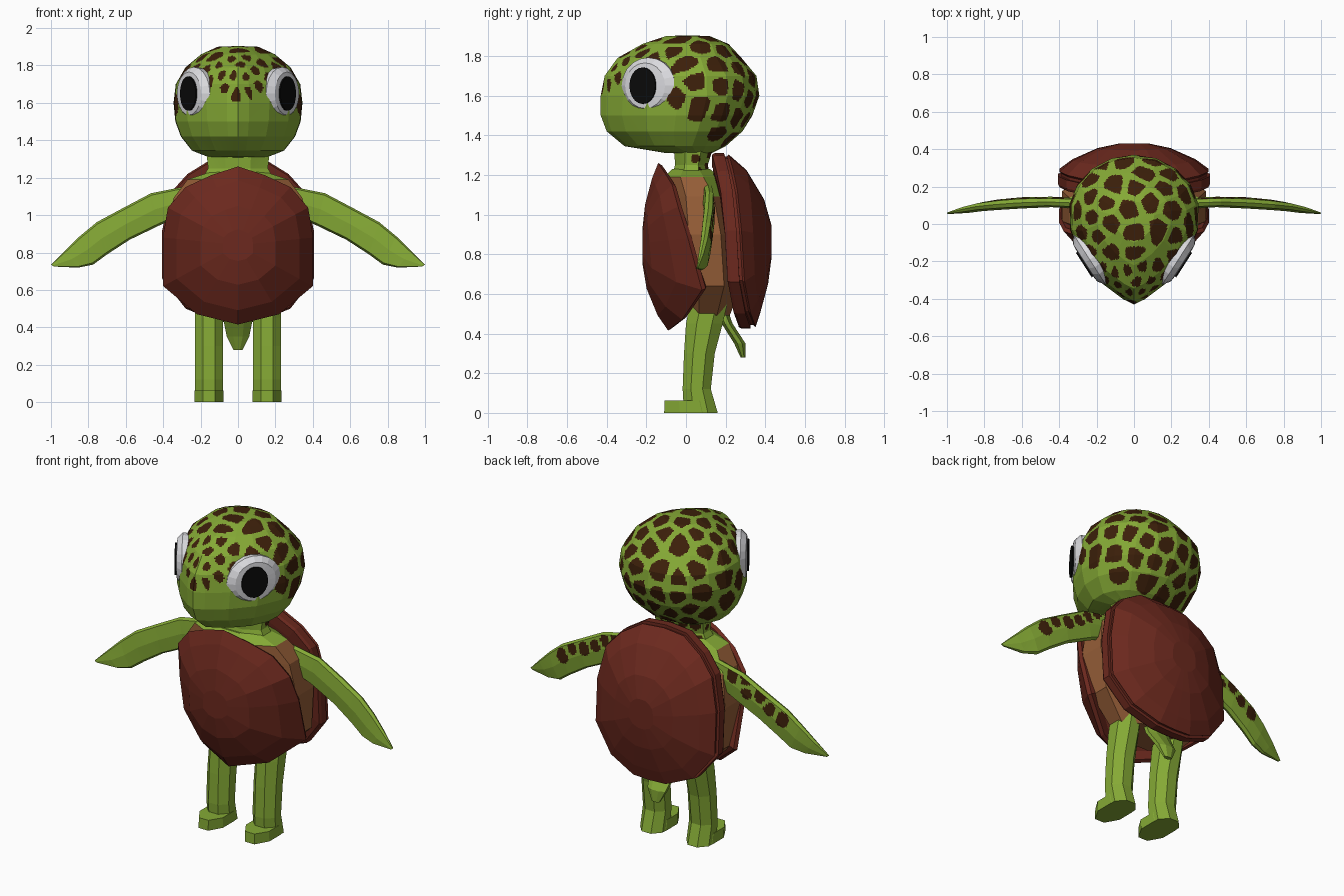
import bpy, bmesh, math, random
from mathutils import Vector, kdtree

if "Cube" in bpy.data.objects:
    bpy.data.objects.remove(bpy.data.objects["Cube"])

random.seed(4)


def material(name, rgb):
    m = bpy.data.materials.new(name)
    m.diffuse_color = (*rgb, 1)
    m.use_nodes = True
    m.node_tree.nodes["Principled BSDF"].inputs["Base Color"].default_value = m.diffuse_color
    return m


GREEN = material("leaf green", (0.235, 0.40, 0.036))
BROWN = material("dark brown spots", (0.045, 0.014, 0.003))
RED = material("shell red brown", (0.150, 0.022, 0.013))
TAN = material("side tan", (0.30, 0.11, 0.038))
WHITE = material("eye white", (0.72, 0.72, 0.75))
BLACK = material("pupil black", (0.003, 0.003, 0.003))


def loft(rings):
    """Skin a list of equal-length rings and close both ends."""
    bm = bmesh.new()
    vs = [[bm.verts.new(p) for p in r] for r in rings]
    n = len(rings[0])
    for a, b in zip(vs, vs[1:]):
        for i in range(n):
            j = (i + 1) % n
            bm.faces.new((a[i], a[j], b[j], b[i]))
    bm.faces.new(vs[0])
    bm.faces.new(vs[-1])
    bmesh.ops.recalc_face_normals(bm, faces=bm.faces)
    return bm


def finish(bm, name, *mats):
    me = bpy.data.meshes.new(name)
    bm.to_mesh(me)
    bm.free()
    for m in mats:
        me.materials.append(m)
    ob = bpy.data.objects.new(name, me)
    bpy.context.collection.objects.link(ob)
    return ob


def ring(z, w, y0, y1, x=0.0, n=8):
    """Horizontal polygon with flat sides filling the given half width and y range."""
    k = 1 / math.cos(math.pi / n)
    out = []
    for i in range(n):
        a = (i + 0.5) * 2 * math.pi / n
        out.append((x + w * k * math.cos(a), (y0 + y1) / 2 + (y1 - y0) / 2 * k * math.sin(a), z))
    return out


def add_spots(bm, allowed, cuts, spacing, rmin, rmax, gap):
    """Subdivide flat, scatter spot centres, then colour the faces around them."""
    bmesh.ops.subdivide_edges(bm, edges=bm.edges[:], cuts=cuts, use_grid_fill=True)
    bm.normal_update()
    faces = [(f, f.calc_center_median()) for f in bm.faces]
    pool = [c for f, c in faces if allowed(c, f.normal)]
    random.shuffle(pool)
    sites = []
    for c in pool:
        near_face = 0.65 if c.y < -0.22 else 1.0
        if all((c - s).length > spacing * near_face for s in sites):
            sites.append(c)
    # spots get smaller towards the face
    radii = [random.uniform(rmin, rmax) * (0.6 if s.y < -0.22 else 1.0) for s in sites]
    tree = kdtree.KDTree(len(sites))
    for i, s in enumerate(sites):
        tree.insert(s, i)
    tree.balance()
    for f, c in faces:
        near = tree.find_n(c, 2)
        if len(near) == 2 and near[0][2] < radii[near[0][1]] and near[1][2] - near[0][2] > gap \
                and (f.normal.y > 0.5 or c.z > 1.2):
            f.material_index = 1


# Head: teardrop rings, pointed to the front
HEAD = [(1.308, 0.01, 0.0, 0.02), (1.31, 0.16, -0.10, 0.13), (1.345, 0.25, -0.31, 0.20),
        (1.42, 0.31, -0.40, 0.285), (1.50, 0.34, -0.43, 0.335), (1.60, 0.35, -0.43, 0.37),
        (1.70, 0.338, -0.41, 0.355), (1.79, 0.285, -0.345, 0.28), (1.86, 0.20, -0.22, 0.215),
        (1.90, 0.11, -0.10, 0.12), (1.904, 0.005, 0.0, 0.01)]


def head_ring(z, w, front, back, n=18):
    c = back - 0.4 * (back - front)
    out = []
    for i in range(n):
        a = i * 2 * math.pi / n + math.pi / 2
        s, k = math.sin(a), math.cos(a)
        p = 1.0 if s > 0 else 1.65
        y = c + s * (back - c if s > 0 else c - front)
        out.append((math.copysign(abs(k) ** p, k) * w, y, z))
    return out


bm = loft([head_ring(*r) for r in HEAD])
add_spots(bm, lambda c, n: c.z > 1.63 - 0.85 * max(0, c.y + 0.1) + (0.6 * abs(c.x) if c.y < -0.05 else 0)
          and c.z > 1.36, 12, 0.105, 0.05, 0.088, 0.033)
finish(bm, "head", GREEN, BROWN)

# Neck
bm = loft([ring(1.16, 0.21, -0.08, 0.13), ring(1.25, 0.16, -0.055, 0.11), ring(1.33, 0.168, -0.06, 0.135)])
add_spots(bm, lambda c, n: c.y > 0.02 and 1.22 < c.z < 1.31, 8, 0.06, 0.015, 0.03, 0.02)
finish(bm, "neck", GREEN, BROWN)

# Torso between the shells, green on top
bm = loft([ring(0.49, 0.22, 0.0, 0.22), ring(0.64, 0.36, -0.02, 0.28), ring(0.90, 0.385, -0.10, 0.29),
           ring(1.09, 0.345, -0.10, 0.24), ring(1.19, 0.27, -0.11, 0.17), ring(1.23, 0.15, -0.07, 0.12)])
for f in bm.faces:
    f.material_index = 1 if f.normal.z > 0.6 else 0
finish(bm, "torso", TAN, GREEN)


def shell(name, half, centre_z, tip_y, profile):
    """Dome from a mirrored outline (x, z, rim y); profile rows are scale, dome amount, y shift."""
    outline = half + [(-x, z, y) for x, z, y in half[-2:0:-1]]
    rings = [[(x * f, y + dy + (tip_y - y - dy) * t, centre_z + (z - centre_z) * f)
              for x, z, y in outline] for f, t, dy in profile]
    finish(loft(rings), name, RED)


# Belly plate
shell("belly_plate",
      [(0, 1.26, -0.13), (0.14, 1.215, -0.10), (0.28, 1.15, -0.06), (0.375, 1.04, -0.03),
       (0.402, 0.88, 0.02), (0.40, 0.62, 0.09), (0.22, 0.47, -0.01), (0, 0.415, -0.08)],
      0.84, -0.22,
      [(0.85, 0, 0.01), (0.97, 0, 0.01), (1, 0, -0.01), (0.82, 0.45, 0), (0.5, 0.85, 0), (0.2, 1, 0)])

# Back shell with rim lip and groove
shell("back_shell",
      [(0, 1.31, 0.13), (0.14, 1.30, 0.135), (0.27, 1.22, 0.155), (0.36, 1.12, 0.175),
       (0.405, 0.92, 0.195), (0.405, 0.66, 0.21), (0.28, 0.50, 0.24), (0.11, 0.43, 0.265), (0, 0.425, 0.265)],
      0.86, 0.43,
      [(0.85, 0, 0), (0.98, 0, 0), (1, 0, 0.015), (1, 0, 0.06), (0.96, 0, 0.06), (0.96, 0, 0.075),
       (0.985, 0, 0.085), (0.81, 0.48, 0.06), (0.48, 0.85, 0.06), (0.2, 1, 0.06)])

# Tail
finish(loft([ring(0.52, 0.08, 0.15, 0.21), ring(0.45, 0.08, 0.18, 0.235), ring(0.35, 0.06, 0.243, 0.30),
             ring(0.28, 0.025, 0.275, 0.30)]), "tail", GREEN)

# Flipper stations: top x, top z, bottom x, bottom z, centre y, half thickness
FLIPPER = [(0.25, 1.16, 0.30, 1.00, 0.11, 0.028), (0.465, 1.117, 0.42, 0.945, 0.118, 0.028),
           (0.62, 1.035, 0.58, 0.868, 0.113, 0.03), (0.754, 0.963, 0.70, 0.79, 0.103, 0.028),
           (0.845, 0.888, 0.775, 0.735, 0.093, 0.024), (0.925, 0.81, 0.855, 0.719, 0.077, 0.018),
           (0.999, 0.735, 0.985, 0.725, 0.058, 0.005)]

for side, sx in (("right", 1), ("left", -1)):
    # Flipper with spots on the back face
    rings = []
    for tx, tz, bx, bz, y, h in FLIPPER:
        rings.append([(sx * (tx + (bx - tx) * t), y + o * h, tz + (bz - tz) * t)
                      for t, o in ((0, 0), (0.06, -0.7), (0.5, -1), (0.94, -0.7),
                                   (1, 0), (0.94, 0.7), (0.5, 1), (0.06, 0.7))])
    bm = loft(rings)
    add_spots(bm, lambda c, n: n.y > 0.6 and 0.38 < abs(c.x) < 0.74 and c.z > 1.25 - 0.48 * abs(c.x),
              11, 0.075, 0.03, 0.048, 0.022)
    finish(bm, side + "_flipper", GREEN, BROWN)

    # Leg and foot
    lx = sx * 0.155
    finish(loft([ring(z, 0.075, a, b, lx) for z, a, b in
                 ((0.60, 0.03, 0.22), (0.45, 0.0, 0.185), (0.30, -0.01, 0.145), (0.12, -0.017, 0.125),
                  (0, -0.01, 0.16))]), side + "_leg", GREEN)
    finish(loft([ring(0, 0.077, -0.11, 0.16, lx), ring(0.062, 0.077, -0.108, 0.14, lx)]), side + "_foot", GREEN)

    # Eye: shallow white dome with a black pupil plate
    centre = Vector((sx * 0.252, -0.20, 1.65))
    out, along = Vector((sx * 0.84, -0.54, 0.0)), Vector((sx * 0.54, 0.84, 0))

    def disc(ru, rv, depth, shift=0.0, n=20):
        return [centre + out * depth + along * (shift + ru * math.cos(2 * math.pi * i / n))
                + Vector((0, 0, rv * math.sin(2 * math.pi * i / n))) for i in range(n)]

    finish(loft([disc(0.15, 0.137, -0.06), disc(0.16, 0.142, -0.018), disc(0.12, 0.115, 0.012),
                 disc(0.03, 0.03, 0.02)]), side + "_eye", WHITE)
    finish(loft([disc(0.078, 0.092, 0.0155, -0.008), disc(0.078, 0.092, 0.0245, -0.008)]), side + "_pupil", BLACK)
